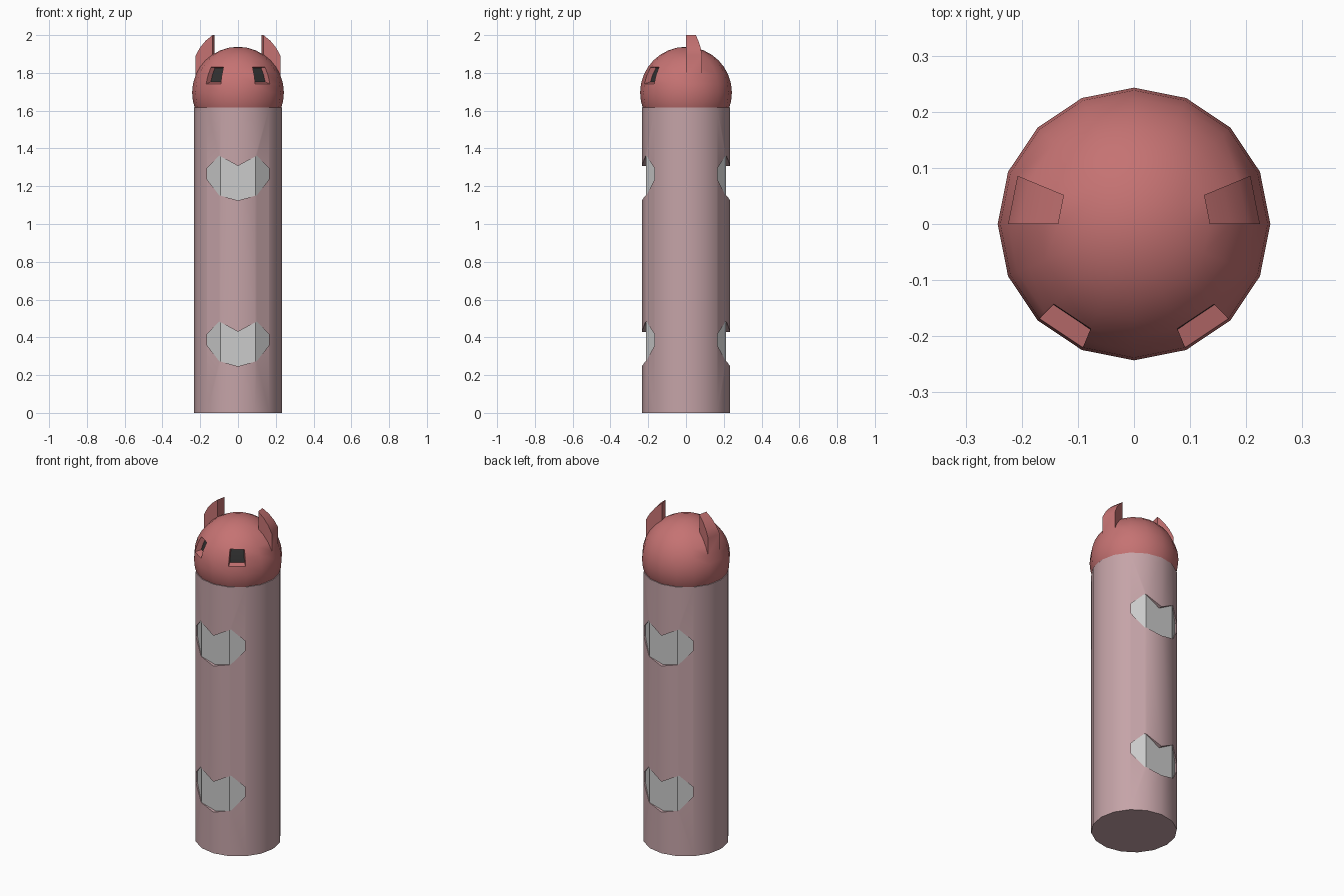
import bpy, bmesh, math
from mathutils import Vector, Matrix

if "Cube" in bpy.data.objects:
    bpy.data.objects.remove(bpy.data.objects["Cube"])

SIDES, R, HEAD_Z = 16, 0.243, 1.695


def material(name, rgb):
    m = bpy.data.materials.new(name)
    m.diffuse_color = (*rgb, 1)
    m.use_nodes = True
    m.node_tree.nodes["Principled BSDF"].inputs["Base Color"].default_value = m.diffuse_color
    return m


def make_object(name, bm, *mats):
    bmesh.ops.recalc_face_normals(bm, faces=bm.faces)
    mesh = bpy.data.meshes.new(name)
    bm.to_mesh(mesh)
    bm.free()
    for m in mats:
        mesh.materials.append(m)
    ob = bpy.data.objects.new(name, mesh)
    bpy.context.collection.objects.link(ob)
    return ob


def activate(ob):
    bpy.ops.object.select_all(action='DESELECT')
    ob.select_set(True)
    bpy.context.view_layer.objects.active = ob


def smooth(ob):
    activate(ob)
    bpy.ops.object.shade_smooth_by_angle(angle=math.radians(30))


def add_prism(bm, points, direction):
    face = bm.faces.new([bm.verts.new(p) for p in points])
    top = bmesh.ops.extrude_face_region(bm, geom=[face], use_keep_orig=True)['geom']
    bmesh.ops.translate(bm, vec=direction,
                        verts=[v for v in top if isinstance(v, bmesh.types.BMVert)])


rose = material("rose", (0.56, 0.17, 0.17))
pink = material("pale_pink", (0.56, 0.37, 0.39))
dark = material("dark", (0.03, 0.03, 0.03))

# Body: tall 16-sided column
bm = bmesh.new()
bmesh.ops.create_cone(bm, cap_ends=True, segments=SIDES, radius1=0.234, radius2=0.234,
                      depth=1.617, matrix=Matrix.Translation((0, 0, 1.617 / 2)))
body = make_object("body", bm, pink)

# Heart-shaped cutouts, two on the front and two on the back
half = [(0.1, 1.362), (0.163, 1.295), (0.163, 1.235), (0.1, 1.152)]
heart = [(0, 1.307)] + half + [(0, 1.125)] + [(-x, z) for x, z in reversed(half)]
bm = bmesh.new()
for side in (-1, 1):
    for drop in (0, 0.878):
        add_prism(bm, [(x, side * 0.12, z - drop) for x, z in heart],
                  Vector((0, side * 0.2, 0)))
cutter = make_object("heart_cutter", bm, pink)
cutter.hide_render = True
mod = body.modifiers.new("hearts", 'BOOLEAN')
mod.object, mod.operation, mod.solver = cutter, 'DIFFERENCE', 'EXACT'
activate(body)
bpy.ops.object.modifier_apply(modifier="hearts")
bpy.data.objects.remove(cutter)
smooth(body)

# Grey core seen through the hearts
corner = [(0.17, 0.148), (0.092, 0.213)]
outline = (corner + [(-x, y) for x, y in reversed(corner)]
           + [(-x, -y) for x, y in corner] + [(x, -y) for x, y in reversed(corner)])
bm = bmesh.new()
add_prism(bm, [(x, y, 0.1) for x, y in outline], Vector((0, 0, 1.4)))
make_object("inner_core", bm)

# Head: sphere with ears and eye sockets extruded from its own faces
bm = bmesh.new()
bmesh.ops.create_uvsphere(bm, u_segments=SIDES, v_segments=16, radius=R)


def patch(az0, az1, el0, el1):
    found = []
    for f in bm.faces:
        c = f.calc_center_median()
        az = math.degrees(math.atan2(c.y, c.x))
        el = math.degrees(math.asin(c.z / c.length))
        if az0 < az < az1 and el0 < el < el1:
            found.append(f)
    return found


def extrude(faces, vec):
    geom = bmesh.ops.extrude_face_region(bm, geom=faces)['geom']
    old = [f for f in faces if f.is_valid]
    if old:
        bmesh.ops.delete(bm, geom=old, context='FACES_ONLY')
    verts = [g for g in geom if isinstance(g, bmesh.types.BMVert)]
    bmesh.ops.translate(bm, vec=vec, verts=verts)
    return verts, [g for g in geom if isinstance(g, bmesh.types.BMFace)]


# Ears pulled straight up
ear_rise = 2.0 - HEAD_Z - R * math.sin(math.radians(56.25))
for a in (0, 157.5):
    extrude(patch(a, a + 22.5, 22.5, 56.25), Vector((0, 0, ear_rise)))

# Eye sockets pushed in, with a dark floor
for a in (-67.5, -135):
    mid = math.radians(a + 11.25)
    push = Vector((-math.cos(mid) * 0.032, -math.sin(mid) * 0.032, 0.003))
    verts, floor = extrude(patch(a, a + 22.5, 11.25, 33.75), push)
    centre = sum((v.co for v in verts), Vector()) / len(verts)
    for v in verts:
        v.co = centre + (v.co - centre) * 0.85
    for f in floor:
        f.material_index = 1

# Open the hidden underside inside the body
bmesh.ops.bisect_plane(bm, geom=bm.verts[:] + bm.edges[:] + bm.faces[:],
                       plane_co=(0, 0, 1.6 - HEAD_Z), plane_no=(0, 0, 1), clear_inner=True)
bmesh.ops.translate(bm, vec=(0, 0, HEAD_Z), verts=bm.verts)
smooth(make_object("head", bm, rose, dark))
